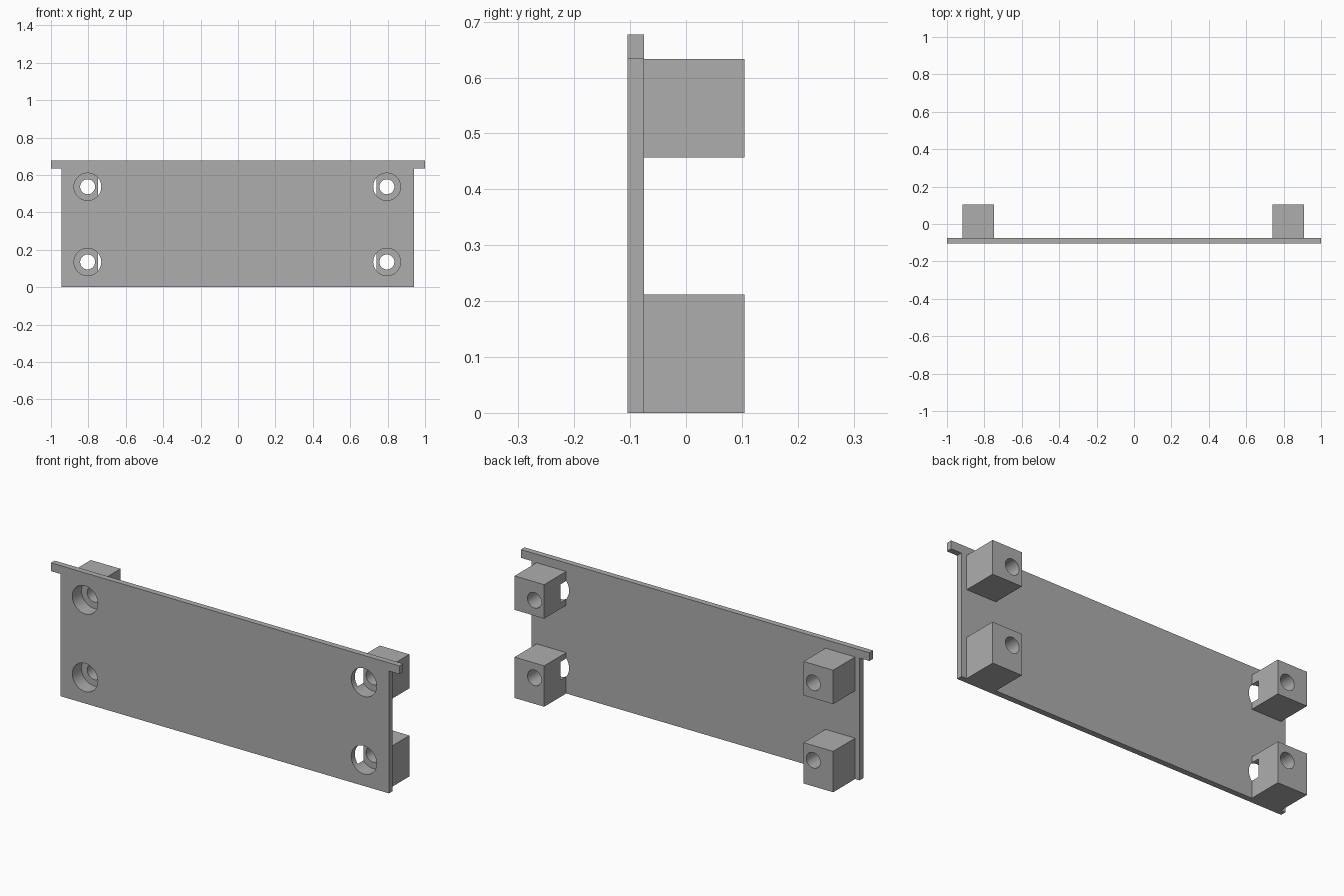
import bpy
import bmesh
from math import pi, radians
from mathutils import Matrix

cube = bpy.data.objects.get("Cube")
if cube:
    bpy.data.objects.remove(cube, do_unlink=True)

grey = bpy.data.materials.new("mid grey")
grey.use_nodes = True
GREY = (0.42, 0.42, 0.42, 1)
grey.diffuse_color = GREY
grey.node_tree.nodes["Principled BSDF"].inputs["Base Color"].default_value = GREY

FRONT, BACK, REAR = -0.105, -0.075, 0.105   # plate front, plate back, block end
SHIFT = -0.004                              # body sits slightly off the rail centre
HOLE_X, HOLE_Z = 0.8, (0.135, 0.537)
BLOCK_Z = ((0, 0.212), (0.457, 0.633))
SEAT_Y = -0.03                              # bottom of the screw head recess


def make_object(name, bm):
    bmesh.ops.recalc_face_normals(bm, faces=bm.faces)
    mesh = bpy.data.meshes.new(name)
    bm.to_mesh(mesh)
    bm.free()
    mesh.materials.append(grey)
    obj = bpy.data.objects.new(name, mesh)
    bpy.context.collection.objects.link(obj)
    return obj


def extrude_profile(name, points, y0, y1):
    bm = bmesh.new()
    face = bm.faces.new([bm.verts.new((x, y0, z)) for x, z in points])
    new = bmesh.ops.extrude_face_region(bm, geom=[face])["geom"]
    verts = [v for v in new if isinstance(v, bmesh.types.BMVert)]
    bmesh.ops.translate(bm, verts=verts, vec=(0, y1 - y0, 0))
    return make_object(name, bm)


def cutter(x, z, radius, y0, y1):
    bm = bmesh.new()
    place = Matrix.Translation((x, (y0 + y1) / 2, z)) @ Matrix.Rotation(pi / 2, 4, "X")
    bmesh.ops.create_cone(bm, cap_ends=True, segments=48, radius1=radius,
                          radius2=radius, depth=y1 - y0, matrix=place)
    obj = make_object("hole_cutter", bm)
    obj.hide_render = True
    return obj


def cut(obj, tool):
    mod = obj.modifiers.new("hole", "BOOLEAN")
    mod.operation, mod.solver, mod.object = "DIFFERENCE", "EXACT", tool
    bpy.ops.object.select_all(action="DESELECT")
    obj.select_set(True)
    bpy.context.view_layer.objects.active = obj
    bpy.ops.object.modifier_apply(modifier=mod.name)
    bpy.ops.object.shade_smooth_by_angle(angle=radians(30))


# Front plate with a wider lip along the top
half, lip, top = 0.942, 0.634, 0.677
l, r = SHIFT / 2 - half, SHIFT / 2 + half
plate = extrude_profile("front_plate", [(l, 0), (r, 0), (r, lip), (1, lip), (1, top),
                                        (-1, top), (-1, lip), (l, lip)], FRONT, BACK)

# Mounting blocks, each with a recessed screw hole that also breaks its inner side
for side, side_name in ((1, "left"), (-1, "right")):
    for (z0, z1), hz, level in zip(BLOCK_Z, HOLE_Z, ("lower", "upper")):
        xa, xb = SHIFT + side * 0.744, SHIFT + side * 0.914
        block = extrude_profile(f"{level}_{side_name}_block",
                                [(xa, z0), (xb, z0), (xb, z1), (xa, z1)], BACK, REAR)
        hx = SHIFT + side * HOLE_X
        recess = cutter(hx, hz, 0.073, FRONT - 0.05, SEAT_Y)
        bore = cutter(hx, hz, 0.04, FRONT - 0.1, REAR + 0.1)
        cut(plate, recess)
        cut(block, recess)
        cut(block, bore)
        for tool in (recess, bore):
            bpy.data.objects.remove(tool, do_unlink=True)
